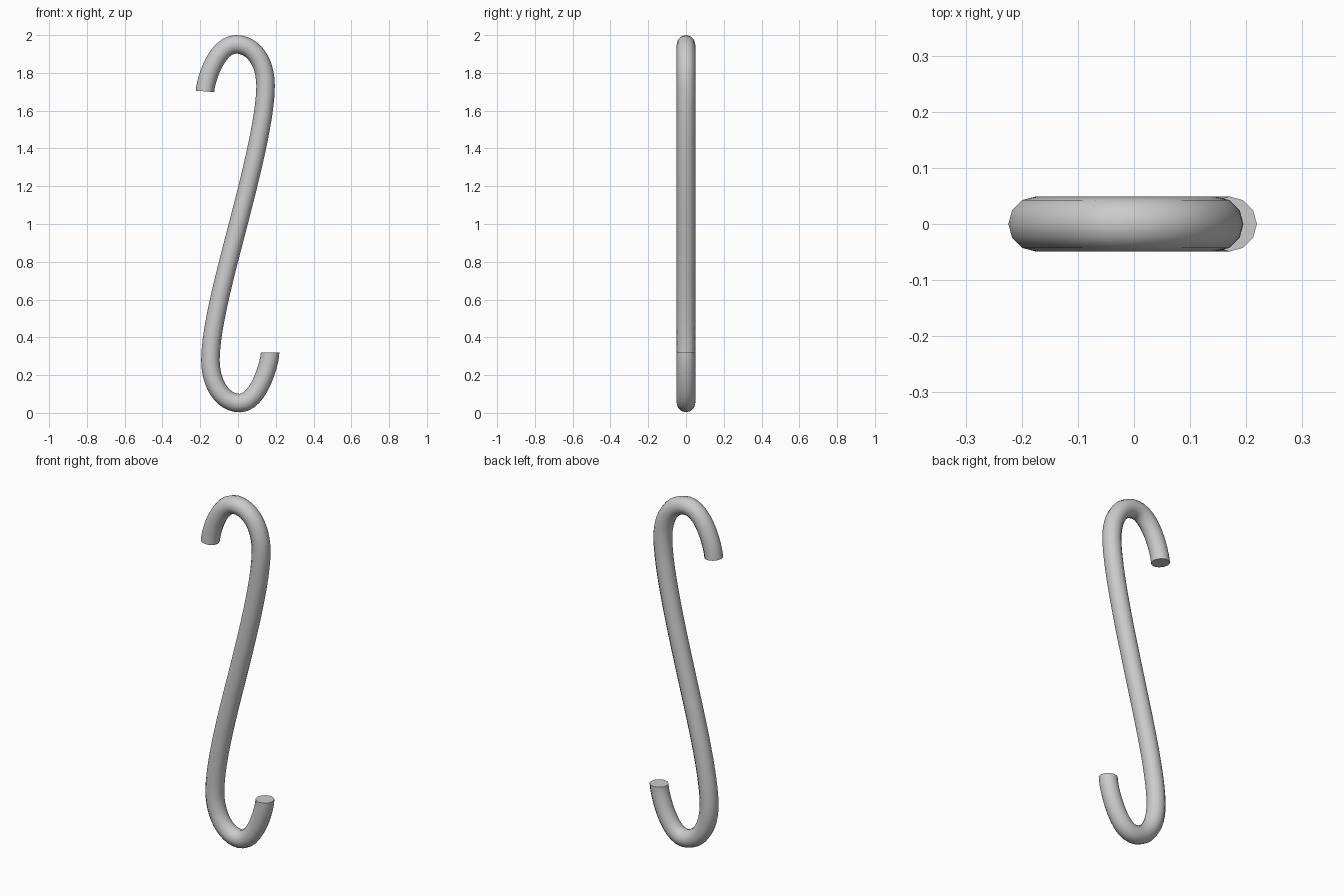
import bpy, math

if "Cube" in bpy.data.objects:
    bpy.data.objects.remove(bpy.data.objects["Cube"])

# bent wire centreline: (x, z), handle in, handle out
path = [
    ((0.170, 0.320), (0.170, 0.350), (0.170, 0.270)),
    ((0.010, 0.052), (0.110, 0.052), (-0.080, 0.052)),
    ((-0.146, 0.280), (-0.146, 0.150), (-0.146, 0.460)),
    ((0.000, 0.995), (-0.050, 0.800), (0.050, 1.190)),
    ((0.146, 1.730), (0.146, 1.550), (0.146, 1.860)),
    ((-0.010, 1.951), (0.080, 1.951), (-0.110, 1.951)),
    ((-0.175, 1.702), (-0.170, 1.770), (-0.177, 1.660)),
]
curve = bpy.data.curves.new("hook", "CURVE")
curve.dimensions = "3D"
curve.resolution_u = 12
curve.bevel_depth = 0.049
curve.bevel_resolution = 4
curve.use_fill_caps = True
spline = curve.splines.new("BEZIER")
spline.bezier_points.add(len(path) - 1)
for bp, (co, hl, hr) in zip(spline.bezier_points, path):
    bp.handle_left_type = bp.handle_right_type = "FREE"
    bp.co = (co[0], 0, co[1])
    bp.handle_left = (hl[0], 0, hl[1])
    bp.handle_right = (hr[0], 0, hr[1])

hook = bpy.data.objects.new("s_hook", curve)
bpy.context.collection.objects.link(hook)
bpy.context.view_layer.objects.active = hook
hook.select_set(True)
bpy.ops.object.convert(target="MESH")
hook = bpy.context.object

# weld caps to the tube, smooth sides with sharp cut ends
bpy.ops.object.mode_set(mode="EDIT")
bpy.ops.mesh.select_all(action="SELECT")
bpy.ops.mesh.remove_doubles(threshold=0.0005)
bpy.ops.mesh.normals_make_consistent(inside=False)
bpy.ops.object.mode_set(mode="OBJECT")
bpy.ops.object.shade_smooth_by_angle(angle=math.radians(40))

steel = bpy.data.materials.new("grey steel")
steel.diffuse_color = (0.6, 0.6, 0.6, 1)
steel.use_nodes = True
steel.node_tree.nodes["Principled BSDF"].inputs["Base Color"].default_value = steel.diffuse_color
hook.data.materials.clear()
hook.data.materials.append(steel)
